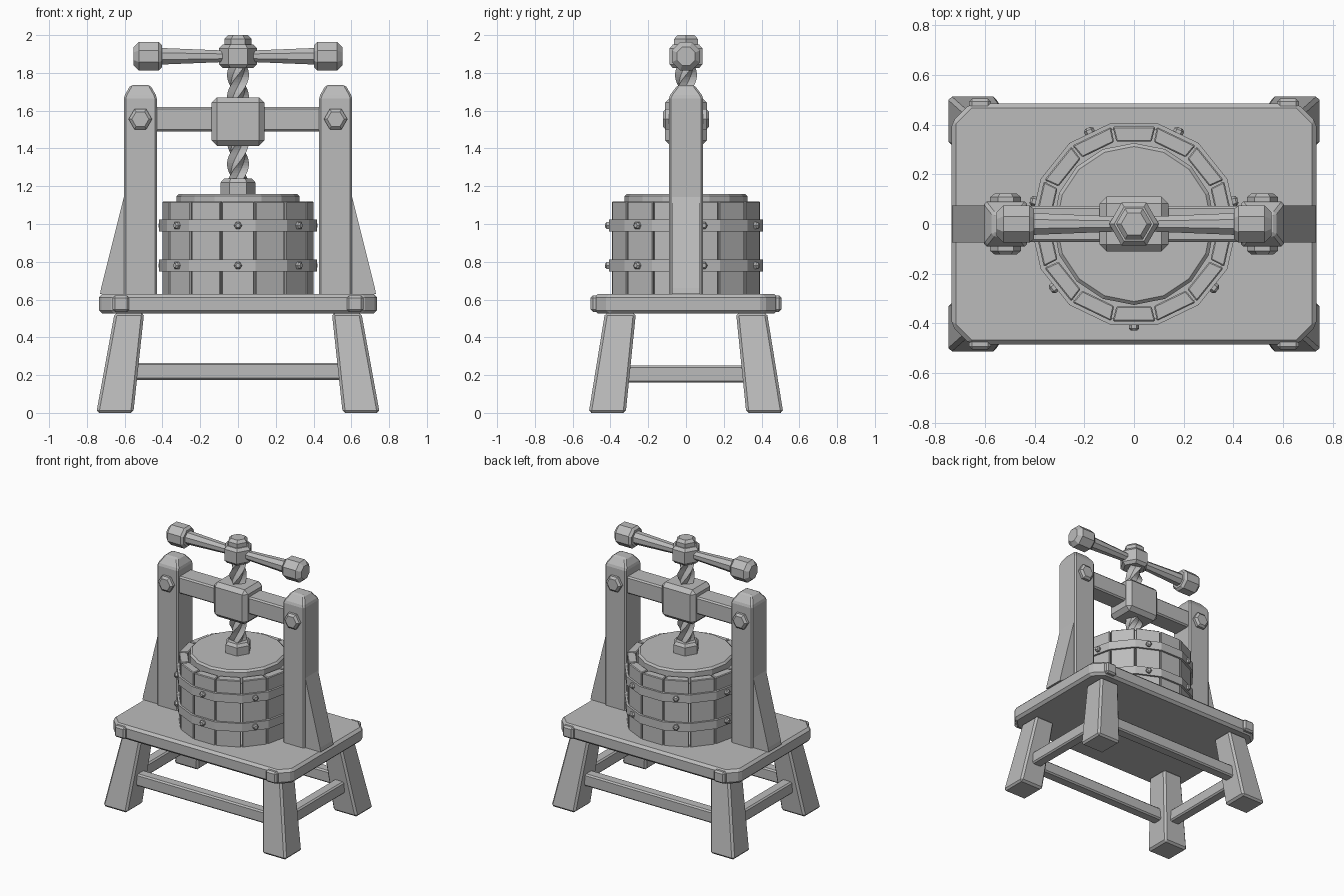
import bpy, bmesh, math
from mathutils import Matrix, Vector

if "Cube" in bpy.data.objects:
    bpy.data.objects.remove(bpy.data.objects["Cube"], do_unlink=True)

GREY = (0.5, 0.5, 0.5, 1)
mat = bpy.data.materials.new("plain grey")
mat.use_nodes = True
mat.diffuse_color = GREY
mat.node_tree.nodes["Principled BSDF"].inputs["Base Color"].default_value = GREY


def loft(name, rings, bevel=0.0, closed=False, matrix=Matrix()):
    """Skin a row of equal-sized point rings, capped or joined end to end."""
    bm = bmesh.new()
    rows = [[bm.verts.new(matrix @ Vector(p)) for p in ring] for ring in rings]
    n = len(rows[0])
    pairs = list(zip(rows, rows[1:])) + ([(rows[-1], rows[0])] if closed else [])
    for a, b in pairs:
        for i in range(n):
            j = (i + 1) % n
            bm.faces.new((a[i], a[j], b[j], b[i]))
    if not closed:
        bm.faces.new(rows[0][::-1])
        bm.faces.new(rows[-1])
    bmesh.ops.recalc_face_normals(bm, faces=bm.faces)
    mesh = bpy.data.meshes.new(name)
    bm.to_mesh(mesh)
    bm.free()
    mesh.materials.append(mat)
    ob = bpy.data.objects.new(name, mesh)
    bpy.context.collection.objects.link(ob)
    if bevel:
        mod = ob.modifiers.new("edge chamfer", "BEVEL")
        mod.width = bevel
        mod.segments = 1
        mod.limit_method = "ANGLE"
    return ob


def rect(cx, cy, hx, hy, z):
    return [(cx - hx, cy - hy, z), (cx + hx, cy - hy, z), (cx + hx, cy + hy, z), (cx - hx, cy + hy, z)]


def box(name, centre, half, bevel=0.0):
    x, y, z = centre
    hx, hy, hz = half
    return loft(name, [rect(x, y, hx, hy, z - hz), rect(x, y, hx, hy, z + hz)], bevel)


def turned(name, sides, profile, matrix=Matrix(), phase=0.0):
    """Many-sided turned solid from (radius, height) pairs."""
    rings = []
    for r, z in profile:
        angles = [math.tau * (i + phase) / sides for i in range(sides)]
        rings.append([(r * math.cos(a), r * math.sin(a), z) for a in angles])
    return loft(name, rings, matrix=matrix)


def sideways(x, z, side):
    """Frame at (x, 0, z) whose height axis points to +y or -y."""
    return Matrix.Translation((x, 0, z)) @ Matrix.Rotation(-side * math.pi / 2, 4, "X")


SIGNS = (-1, 1)

# Table with clipped corners
hx, hy, c = 0.735, 0.485, 0.075
outline = [(hx - c, -hy), (hx, c - hy), (hx, hy - c), (hx - c, hy),
           (c - hx, hy), (-hx, hy - c), (-hx, c - hy), (c - hx, -hy)]
loft("table_top", [[(x, y, z) for x, y in outline] for z in (0.525, 0.63)], 0.018)

# Splayed legs and the pegs above them
for sx in SIGNS:
    for sy in SIGNS:
        loft("leg", [rect(sx * 0.652, sy * 0.417, 0.098, 0.098, 0),
                     rect(sx * 0.575, sy * 0.347, 0.078, 0.082, 0.53)], 0.014)
        box("table_peg", (sx * 0.62, sy * 0.465, 0.578), (0.044, 0.04, 0.043), 0.012)

# Stretchers between the legs
for s in SIGNS:
    box("long_stretcher", (0, s * 0.387, 0.22), (0.56, 0.04, 0.045), 0.01)
    box("short_stretcher", (s * 0.622, 0, 0.205), (0.04, 0.34, 0.045), 0.01)

# Posts with pointed tops, wedge braces and bolts
for s in SIGNS:
    x = s * 0.517
    loft("post", [rect(x, 0, 0.087, 0.09, 0.62), rect(x, 0, 0.087, 0.09, 1.675),
                  rect(x, 0, 0.052, 0.045, 1.735)], 0.01)
    wedge = [(s * 0.6, 0.63), (s * 0.73, 0.63), (s * 0.725, 0.66), (s * 0.6, 1.16)]
    loft("brace", [[(px, y, pz) for px, pz in wedge] for y in (-0.075, 0.075)])
    for side in SIGNS:
        turned("post_bolt", 6, [(0.062, 0.08), (0.062, 0.108), (0.045, 0.122)],
               sideways(x, 1.555, side))

# Crossbeam and screw block
box("crossbeam", (0, 0, 1.555), (0.45, 0.072, 0.064), 0.01)
box("screw_block", (0, 0, 1.542), (0.139, 0.11, 0.128), 0.028)

# Twisted screw
rings = []
steps = 48
for k in range(steps + 1):
    t = k / steps
    ring = []
    for i in range(8):
        a = math.tau * i / 8 + t * 2.8 * math.pi
        r = 0.058 if i % 2 == 0 else 0.038
        ring.append((r * math.cos(a), r * math.sin(a), 1.2 + 0.66 * t))
    rings.append(ring)
loft("screw", rings)

# Foot nut, hub and cap on the screw
turned("foot_nut", 6, [(0.092, 1.15), (0.092, 1.22), (0.075, 1.24)])
turned("handle_hub", 6, [(0.08, 1.825), (0.1, 1.845), (0.1, 1.93), (0.08, 1.95)])
turned("handle_cap", 6, [(0.072, 1.94), (0.072, 1.98), (0.052, 2.0)])

# Handle bar, thicker outwards, with end knobs
for s in SIGNS:
    frame = Matrix.Translation((0, 0, 1.888)) @ Matrix.Rotation(s * math.pi / 2, 4, "Y")
    turned("handle_bar", 8, [(0.032, 0.05), (0.048, 0.42)], frame, 0.5)
    turned("handle_knob", 8, [(0.065, 0.403), (0.081, 0.42), (0.081, 0.525), (0.052, 0.553)],
           frame, 0.5)

# Basket staves
STAVES = 14
for i in range(STAVES):
    turn = Matrix.Rotation(math.tau * i / STAVES, 4, "Z")
    stave = [(-0.086, -0.392), (0.086, -0.392), (0.071, -0.332), (-0.071, -0.332)]
    loft("stave", [[(x, y, z) for x, y in stave] for z in (0.625, 1.12)], 0.005, matrix=turn)

# Hoops with rivets on every second stave
for z in (0.78, 0.992):
    sections = []
    for i in range(STAVES):
        a = math.tau * (i + 0.5) / STAVES - math.pi / 2
        sections.append([(r * math.cos(a), r * math.sin(a), z + dz)
                         for r, dz in ((0.39, -0.031), (0.417, -0.031), (0.417, 0.031), (0.39, 0.031))])
    loft("hoop", sections, closed=True)
    for i in range(STAVES // 2):
        turn = Matrix.Rotation(math.tau * 2 * i / STAVES, 4, "Z")
        turned("hoop_rivet", 6, [(0.021, 0.39), (0.021, 0.42), (0.012, 0.429)],
               turn @ sideways(0, z, -1))

# Press plate inside the basket
turned("press_plate", 16, [(0.326, 1.06), (0.326, 1.147), (0.312, 1.16)])
